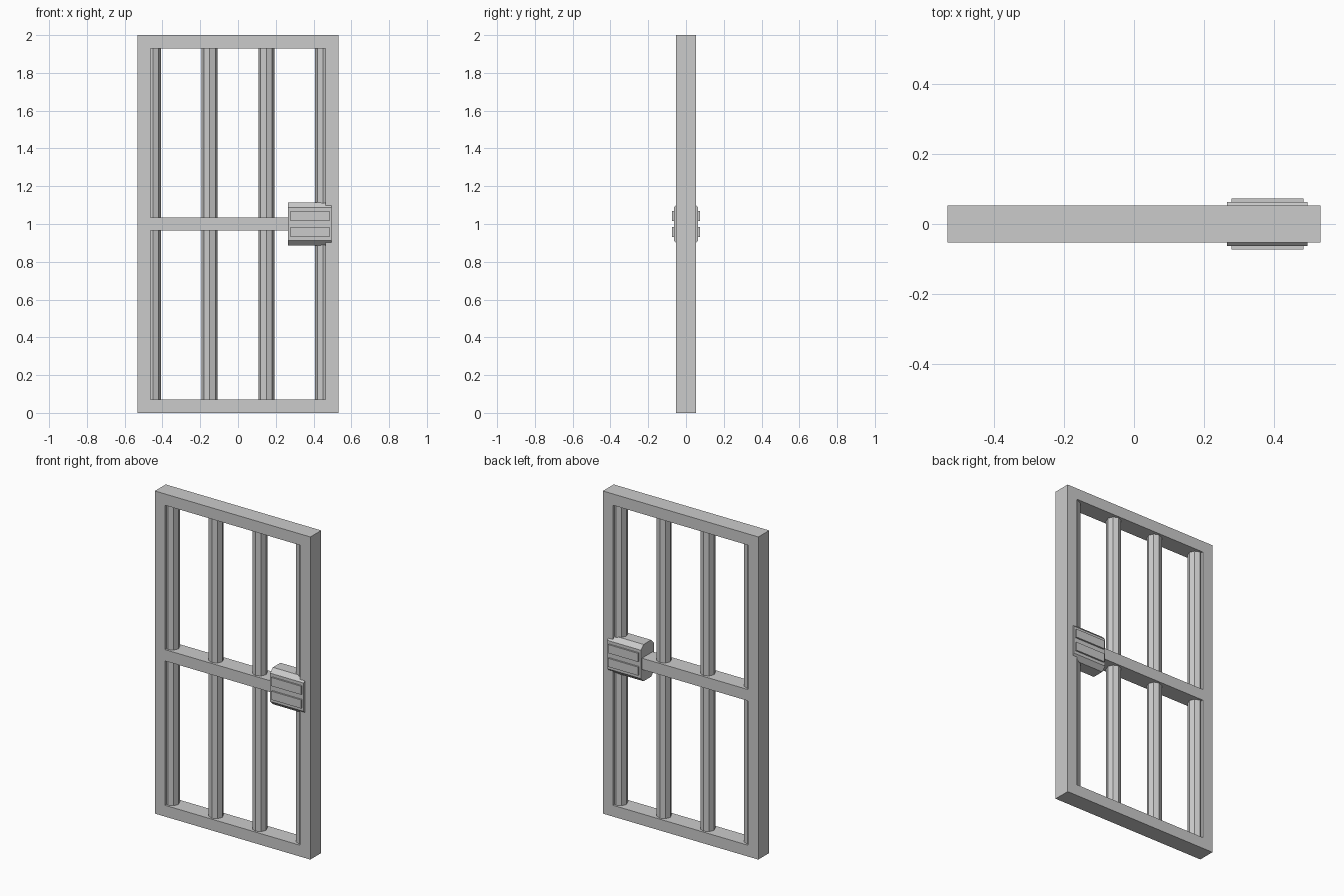
import bpy, bmesh, math

if "Cube" in bpy.data.objects:
    bpy.data.objects.remove(bpy.data.objects["Cube"])

HALF_W, HALF_D, HEIGHT, T = 0.533, 0.053, 2.0, 0.07
INNER = HALF_W - T


def prism(name, profile, axis, start, end):
    """Extrude a closed 2D profile along x or y or z ('x': (y,z), 'y': (x,z), 'z': (x,y))."""
    place = {'x': lambda a, b, t: (t, a, b),
             'y': lambda a, b, t: (a, t, b),
             'z': lambda a, b, t: (a, b, t)}[axis]
    bm = bmesh.new()
    face = bm.faces.new([bm.verts.new(place(a, b, start)) for a, b in profile])
    new = bmesh.ops.extrude_face_region(bm, geom=[face])["geom"]
    move = place(0, 0, end - start)
    bmesh.ops.translate(bm, vec=move, verts=[v for v in new if isinstance(v, bmesh.types.BMVert)])
    bmesh.ops.recalc_face_normals(bm, faces=bm.faces)
    mesh = bpy.data.meshes.new(name)
    bm.to_mesh(mesh)
    bm.free()
    obj = bpy.data.objects.new(name, mesh)
    bpy.context.collection.objects.link(obj)
    return obj


def box(name, x, y, z):
    rect = [(x[0], z[0]), (x[1], z[0]), (x[1], z[1]), (x[0], z[1])]
    return prism(name, rect, 'y', y[0], y[1])


DEPTH = (-HALF_D, HALF_D)

# Outer frame: two stiles and three rails
box("left_stile", (-HALF_W, -INNER), DEPTH, (0, HEIGHT))
box("right_stile", (INNER, HALF_W), DEPTH, (0, HEIGHT))
for name, z in (("bottom_rail", 0), ("middle_rail", 1 - T / 2), ("top_rail", HEIGHT - T)):
    box(name, (-INNER, INNER), DEPTH, (z, z + T))

# Eight-sided vertical bars; the outer two are half sunk into the stiles
R = 0.0425
for i, x in enumerate((-0.45, -0.15, 0.15, 0.45)):
    ring = [(x + R * math.cos(k * math.pi / 4), R * math.sin(k * math.pi / 4)) for k in range(8)]
    prism(f"bar_{i + 1}", ring, 'z', T / 2, HEIGHT - T / 2)

# Lock housing with chamfered long edges
D, H, C = 0.063, 0.114, 0.026
quarter = [(D, H - C), (D - C, H)]
outline = (quarter + [(-y, z) for y, z in reversed(quarter)]
           + [(-y, -z) for y, z in quarter] + [(y, -z) for y, z in reversed(quarter)])
prism("lock_housing", [(y, 1 + z) for y, z in outline], 'x', 0.265, 0.495)

# Raised plates on both faces of the lock
for side, face in ((-1, "front"), (1, "back")):
    for level, z in (("upper", 1.0425), ("lower", 0.9575)):
        box(f"lock_plate_{face}_{level}", (0.279, 0.484),
            sorted((side * 0.055, side * 0.073)), (z - 0.0265, z + 0.0265))
